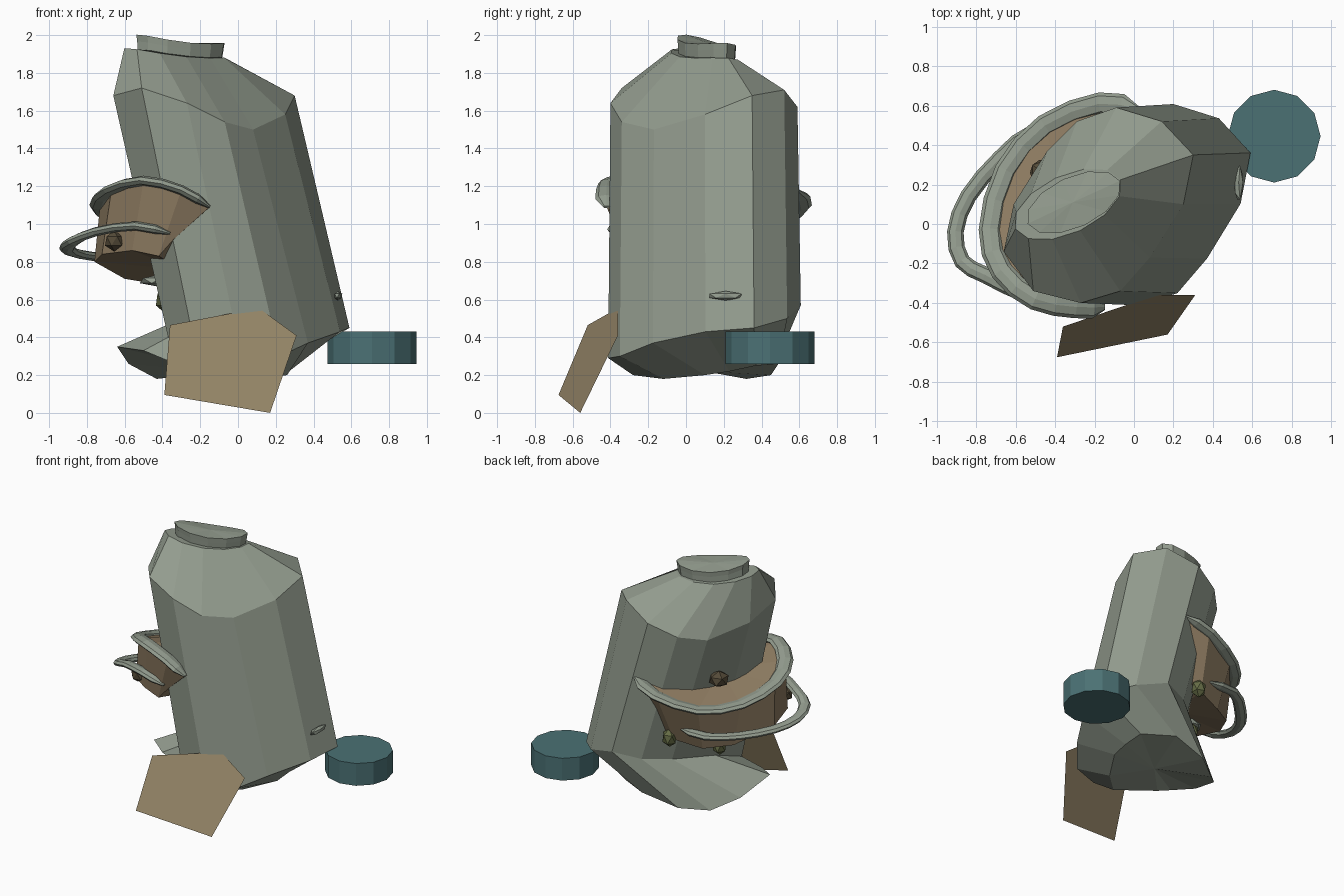
import bpy, bmesh, math
from mathutils import Vector, Matrix

if "Cube" in bpy.data.objects:
    bpy.data.objects.remove(bpy.data.objects["Cube"])


def mat(name, rgb):
    m = bpy.data.materials.new(name)
    m.diffuse_color = (*rgb, 1)
    m.use_nodes = True
    m.node_tree.nodes["Principled BSDF"].inputs["Base Color"].default_value = m.diffuse_color
    return m


CANVAS = mat("canvas", (0.29, 0.33, 0.27))
TAN = mat("tan", (0.33, 0.26, 0.15))
BROWN = mat("brown", (0.27, 0.2, 0.12))
DARK = mat("dark_brown", (0.09, 0.07, 0.04))
TEAL = mat("teal", (0.07, 0.165, 0.175))
OLIVE = mat("olive", (0.13, 0.15, 0.06))


def finish(name, bm, material):
    bmesh.ops.recalc_face_normals(bm, faces=bm.faces[:])
    me = bpy.data.meshes.new(name)
    bm.to_mesh(me)
    bm.free()
    me.materials.append(material)
    ob = bpy.data.objects.new(name, me)
    bpy.context.collection.objects.link(ob)
    return ob


def loft(name, rings, material, start=None, end=None):
    """Skin closed rings; start/end are optional cap centre points."""
    bm = bmesh.new()
    vs = [[bm.verts.new(p) for p in r] for r in rings]
    n = len(rings[0])
    for a, b in zip(vs, vs[1:]):
        for i in range(n):
            j = (i + 1) % n
            bm.faces.new((a[i], a[j], b[j], b[i]))
    for ring, c in ((vs[0], start), (vs[-1], end)):
        if c is None:
            bm.faces.new(ring)
        else:
            v = bm.verts.new(c)
            for i in range(n):
                bm.faces.new((ring[i], ring[(i + 1) % n], v))
    return finish(name, bm, material)


def rounded(path):
    """Add a smooth midpoint between every pair of path points."""
    p = [Vector(q) for q in path]
    out = []
    for i in range(len(p) - 1):
        a, d = p[max(i - 1, 0)], p[min(i + 2, len(p) - 1)]
        out += [p[i], (p[i] + p[i + 1]) * 0.5625 - (a + d) * 0.0625]
    return out + [p[-1]]


def band(name, path, width, thick, material):
    """Flattened eight-sided strap along a path with tapered ends."""
    pts = rounded(path)
    rings = []
    for i, p in enumerate(pts):
        t = (pts[min(i + 1, len(pts) - 1)] - pts[max(i - 1, 0)]).normalized()
        side = t.cross(Vector((0, 0, 1))).normalized()
        up = side.cross(t)
        k = 0.3 if i in (0, len(pts) - 1) else 1
        rings.append([p + k * (side * width * math.cos(a) + up * thick * math.sin(a))
                      for a in (math.tau * s / 8 for s in range(8))])
    return loft(name, rings, material)


def pebble(name, loc, radii, material):
    bm = bmesh.new()
    bmesh.ops.create_icosphere(bm, subdivisions=1, radius=1,
                               matrix=Matrix.Translation(loc) @ Matrix.Diagonal((*radii, 1)))
    return finish(name, bm, material)


def oval(scale, dz, dx=0.0, dy=0.0):
    """Tilted saddle-shaped mouth oval, in step with the twelve body sides."""
    ring, c, s = [], math.cos(math.radians(25)), math.sin(math.radians(25))
    for i in range(12):
        t = -math.tau * i / 12
        u, v = 0.28 * scale * math.cos(t), 0.14 * scale * math.sin(t)
        x, y = u * c - v * s, u * s + v * c
        ring.append((x - 0.335 + dx, y + 0.1 + dy, 1.95 - 0.05 * x - 0.1 * y
                     + 0.015 * math.cos(2 * t) + dz))
    return ring


# Leaning twelve-sided body with sloped shoulder and flared foot
shoulder = [(0.30, 0.35, 1.68), (0.25, 0.10, 1.58), (0.08, -0.17, 1.50), (-0.07, -0.34, 1.54),
            (-0.27, -0.40, 1.64), (-0.51, -0.34, 1.72), (-0.66, -0.14, 1.68), (-0.61, 0.10, 1.58),
            (-0.44, 0.37, 1.50), (-0.29, 0.52, 1.54), (-0.09, 0.59, 1.62), (0.14, 0.52, 1.71)]
hem_z = [0.45, 0.43, 0.37, 0.30, 0.29, 0.31, 0.40, 0.49, 0.52, 0.54, 0.57, 0.50]
hem = [(x + 0.29, y * 1.03, z) for (x, y, _), z in zip(shoulder, hem_z)]
foot = [(0.25, 0.37, 0.25), (0.27, 0.23, 0.22), (0.26, 0.10, 0.20), (0.12, -0.12, 0.18),
        (-0.05, -0.28, 0.20), (-0.38, -0.20, 0.28), (-0.50, -0.20, 0.33), (-0.64, -0.10, 0.35),
        (-0.58, 0.17, 0.26), (-0.43, 0.32, 0.18), (-0.25, 0.45, 0.20), (0.03, 0.49, 0.26)]
loft("body", [foot, hem, shoulder, oval(1.05, -0.06)], CANVAS, start=(-0.1, 0.1, 0.22))

# Mouth collar and cap
loft("collar", [oval(0.88, -0.08, 0.025, 0.01), oval(0.9, -0.02, 0.03, 0.01),
                oval(0.92, 0.015, 0.03, 0.01)], CANVAS, end=(-0.31, 0.11, 1.96))

# Wrap-around pocket with its rim and the lower loop
rim = [(0.02, 0.58, 1.18), (-0.17, 0.61, 1.10), (-0.45, 0.50, 1.02), (-0.65, 0.27, 1.03),
       (-0.73, -0.03, 1.10), (-0.67, -0.24, 1.18), (-0.50, -0.38, 1.23), (-0.30, -0.42, 1.18),
       (-0.15, -0.42, 1.09)]
base = [(-0.12, 0.45, 0.78), (-0.22, 0.46, 0.72), (-0.42, 0.40, 0.68), (-0.60, 0.28, 0.71),
        (-0.76, 0.02, 0.80), (-0.72, -0.20, 0.84), (-0.56, -0.33, 0.86), (-0.42, -0.36, 0.83),
        (-0.34, -0.35, 0.92)]
loft("pocket", [base, rim], BROWN, start=(-0.3, 0.08, 0.76), end=(-0.35, 0.08, 1.14))
band("pocket_rim", rim, 0.057, 0.026, CANVAS)
loop = [(-0.36, -0.38, 0.95), (-0.54, -0.36, 0.99), (-0.75, -0.26, 0.96), (-0.87, -0.19, 0.91),
        (-0.905, -0.04, 0.87), (-0.84, 0.14, 0.84), (-0.68, 0.33, 0.82), (-0.50, 0.47, 0.82),
        (-0.28, 0.46, 0.82)]
band("carry_loop", loop, 0.042, 0.024, CANVAS)

# Small buttons and tabs
pebble("pocket_button", (-0.655, -0.27, 0.91), (0.055, 0.045, 0.055), DARK)
pebble("back_button", (-0.46, 0.26, 1.17), (0.075, 0.075, 0.06), DARK)
pebble("upper_toggle", (-0.19, 0.47, 0.73), (0.055, 0.055, 0.07), OLIVE)
pebble("lower_toggle", (-0.39, 0.15, 0.60), (0.05, 0.06, 0.07), OLIVE)
pebble("back_tab", (-0.43, 0.08, 0.70), (0.10, 0.08, 0.03), CANVAS)
pebble("side_tab", (0.53, 0.21, 0.62), (0.025, 0.10, 0.025), CANVAS)

# Leaning five-sided flap sheet
bm = bmesh.new()
bm.faces.new([bm.verts.new(p) for p in (
    (-0.39, -0.675, 0.095), (0.17, -0.56, 0.0), (0.31, -0.36, 0.41),
    (0.11, -0.36, 0.555), (-0.36, -0.52, 0.465))])
finish("flap_sheet", bm, TAN)

# Twelve-sided puck
loft("puck", [[(0.71 + 0.235 * math.cos(math.tau * i / 12),
                0.445 + 0.235 * math.sin(math.tau * i / 12), z) for i in range(12)]
              for z in (0.26, 0.43)], TEAL)
